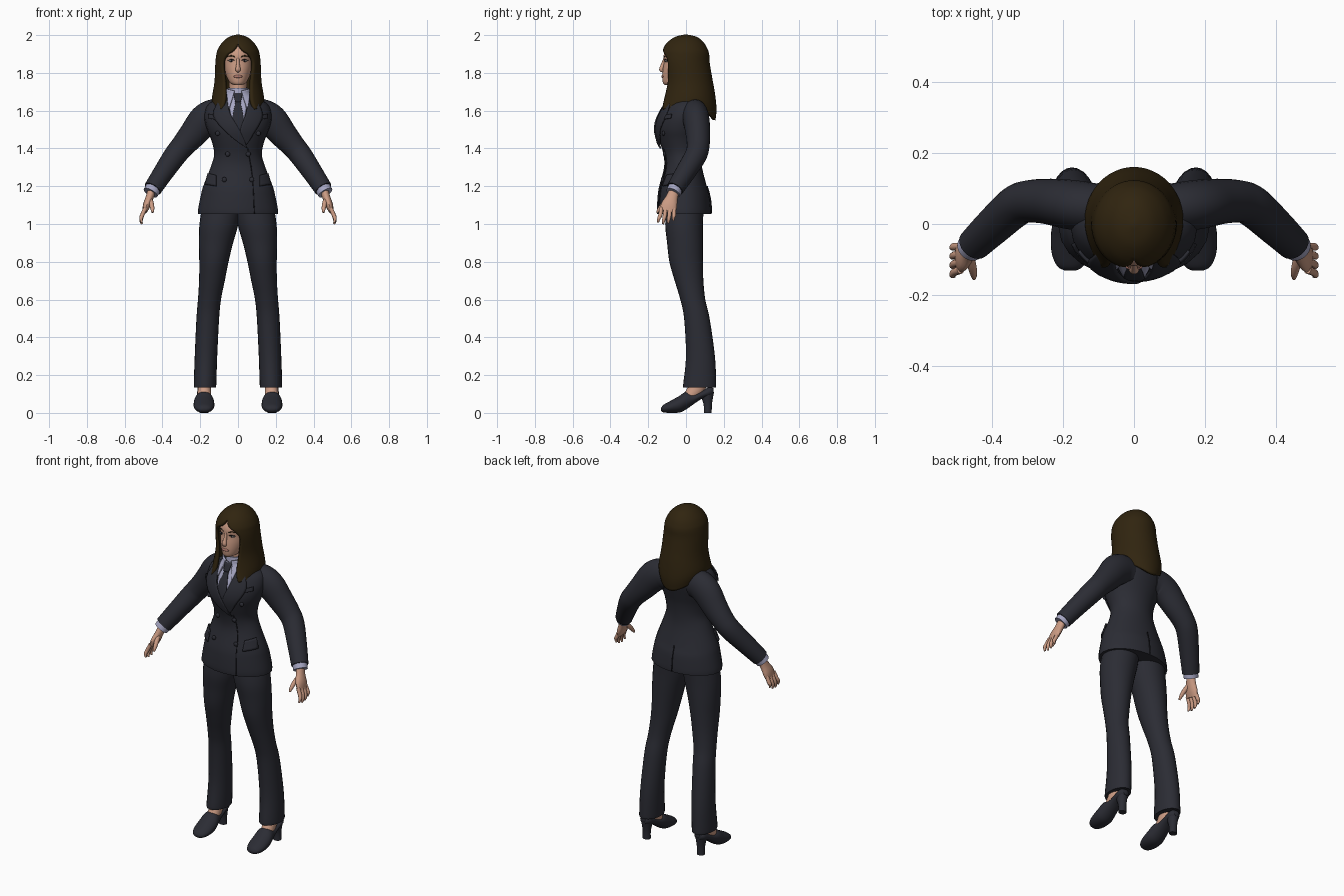
import bpy, bmesh, math
from mathutils import Vector

cube = bpy.data.objects.get("Cube")
if cube:
    bpy.data.objects.remove(cube, do_unlink=True)


def material(name, r, g, b):
    m = bpy.data.materials.new(name)
    m.use_nodes = True
    m.diffuse_color = (r, g, b, 1)
    node = next(n for n in m.node_tree.nodes if n.type == 'BSDF_PRINCIPLED')
    node.inputs["Base Color"].default_value = (r, g, b, 1)
    node.inputs["Roughness"].default_value = 0.8
    return m


suit = material("suit navy", .024, .025, .034)
seam = material("seam dark", .01, .01, .014)
shirt = material("shirt lilac", .38, .38, .54)
skin = material("skin", .6, .33, .23)
brown = material("hair brown", .03, .018, .005)
lip = material("lip rose", .45, .2, .16)
white = material("eye white", .6, .55, .52)

made = []


def finish(name, bm, mat, thick=0):
    bmesh.ops.recalc_face_normals(bm, faces=bm.faces)
    mesh = bpy.data.meshes.new(name)
    bm.to_mesh(mesh)
    bm.free()
    mesh.materials.append(mat)
    ob = bpy.data.objects.new(name, mesh)
    bpy.context.scene.collection.objects.link(ob)
    if thick:
        mod = ob.modifiers.new("thickness", 'SOLIDIFY')
        mod.thickness = thick
        mod.offset = 0
    made.append(ob)
    return ob


def smooth(rows, steps=4):
    """Interpolate rows of numbers with a smooth curve through each row."""
    out = []
    for i in range(len(rows) - 1):
        p0, p1, p2 = rows[max(i - 1, 0)], rows[i], rows[i + 1]
        p3 = rows[min(i + 2, len(rows) - 1)]
        for k in range(steps):
            t = k / steps
            out.append([b + t / 2 * (c - a + t * (2 * a - 5 * b + 4 * c - d + t * (3 * b - 3 * c + d - a)))
                        for a, b, c, d in zip(p0, p1, p2, p3)])
    return out + [list(rows[-1])]


def grid(bm, rows, closed=False):
    verts = [[bm.verts.new(p) for p in row] for row in rows]
    n = len(verts[0])
    for a, b in zip(verts, verts[1:]):
        for j in range(n if closed else n - 1):
            k = (j + 1) % n
            bm.faces.new((a[j], a[k], b[k], b[j]))
    return verts


def loft(name, mat, rings, n=24):
    """Closed skin over elliptical rings, each a centre and two half axes."""
    bm = bmesh.new()
    turns = [math.tau * j / n for j in range(n)]
    verts = grid(bm, [[c + u * math.cos(t) + v * math.sin(t) for t in turns] for c, u, v in rings], True)
    bm.faces.new(verts[0])
    bm.faces.new(verts[-1])
    return finish(name, bm, mat)


def stack(name, mat, rows, side=1):
    """Level rings from rows of z, x0, x1, y0, y1."""
    loft(name, mat, [(Vector((side * (a + b) / 2, (c + d) / 2, z)), Vector(((b - a) / 2, 0, 0)),
                      Vector((0, (d - c) / 2, 0))) for z, a, b, c, d in smooth(rows)])


def tube(name, mat, rows, side=1, n=16):
    """Limb along a path from rows of x, y, z, thickness, breadth along y."""
    rows = smooth(rows)
    pts = [Vector((side * r[0], r[1], r[2])) for r in rows]
    rings = []
    for i, r in enumerate(rows):
        t = (pts[min(i + 1, len(pts) - 1)] - pts[max(i - 1, 0)]).normalized()
        v = Vector((0, 1, 0))
        v = (v - t * v.dot(t)).normalized()
        rings.append((pts[i], v.cross(t) * r[3], v * r[4]))
    loft(name, mat, rings, n)


def ball(name, mat, centre, size):
    bm = bmesh.new()
    bmesh.ops.create_uvsphere(bm, u_segments=16, v_segments=10, radius=1)
    for v in bm.verts:
        v.co = Vector([c + s * k for c, s, k in zip(centre, size, v.co)])
    finish(name, bm, mat)


# Jacket body: z, half width, front, back
body = [(1.052, .213, -.152, .133), (1.08, .211, -.154, .133), (1.15, .197, -.15, .125),
        (1.2, .184, -.142, .11), (1.3, .145, -.116, .085), (1.37, .126, -.12, .08),
        (1.44, .14, -.14, .086), (1.5, .164, -.152, .1), (1.56, .178, -.143, .115),
        (1.61, .172, -.12, .12), (1.64, .15, -.103, .11), (1.665, .11, -.092, .09), (1.69, .07, -.08, .075)]
stack("jacket", suit, [(z, -w, w, f, b) for z, w, f, b in body])
fine = smooth(body)


def on_body(x, z, gap, back=False):
    z2 = min(max(z, fine[0][0]), fine[-1][0])
    a, b = next((p, q) for p, q in zip(fine, fine[1:]) if q[0] >= z2)
    t = (z2 - a[0]) / (b[0] - a[0])
    w, f, r = [p + (q - p) * t for p, q in zip(a[1:], b[1:])]
    reach = (r - f) / 2 * math.sqrt(max(.05, 1 - (x / w) ** 2)) + gap
    return Vector((x, (f + r) / 2 + (reach if back else -reach), z))


def patch(name, mat, left, right, gap, side=1, back=False):
    """Thin plate on the jacket between two edge lines of x, z."""
    rows = [[on_body(side * (a[0] + (b[0] - a[0]) * k / 8), a[1] + (b[1] - a[1]) * k / 8, gap, back)
             for k in range(9)] for a, b in zip(smooth(left), smooth(right))]
    bm = bmesh.new()
    grid(bm, rows)
    finish(name, bm, mat, .008)


def flip(line):
    return [(-x, z) for x, z in line]


# Shirt, tie, front edge and back vent
opening = [(.055, 1.69), (.04, 1.59), (.005, 1.47)]
patch("shirt_front", shirt, flip(opening), opening, .002)
blade = [(.02, 1.69), (.014, 1.64), (.028, 1.57), (.034, 1.46)]
patch("tie", suit, flip(blade), blade, .008)
patch("tie_knot", suit, [(-.024, 1.69), (-.015, 1.645)], [(.024, 1.69), (.015, 1.645)], .013)
patch("front_edge", seam, [(.05, 1.4), (.075, 1.25), (.085, 1.056)], [(.054, 1.4), (.079, 1.25), (.089, 1.056)], .001)
patch("back_vent", seam, [(-.002, 1.2), (-.002, 1.056)], [(.002, 1.2), (.002, 1.056)], .001, back=True)
stack("shirt_collar", shirt, [(1.65, -.064, .064, -.082, .075), (1.72, -.055, .055, -.074, .068)])

# Neck and head
stack("neck", skin, [(1.62, -.055, .055, -.065, .06), (1.7, -.047, .047, -.066, .05), (1.78, -.048, .048, -.065, .06)])
head = [(1.735, .02, -.112, -.06), (1.748, .043, -.122, -.01), (1.78, .061, -.126, .05),
        (1.82, .074, -.123, .08), (1.86, .08, -.117, .09), (1.9, .08, -.117, .09),
        (1.94, .066, -.096, .075), (1.975, .03, -.04, .035)]
stack("head", skin, [(z, -w, w, f, b) for z, w, f, b in head])
tube("nose", skin, [(0, -.11, 1.88, .007, .008), (0, -.122, 1.845, .009, .01),
                    (0, -.131, 1.818, .014, .011), (0, -.121, 1.808, .01, .006)])
ball("lips", lip, (0, -.122, 1.781), (.024, .008, .008))
for s, tag in ((1, "left_"), (-1, "right_")):
    ball(tag + "eye", white, (s * .035, -.1, 1.864), (.015, .012, .006))
    ball(tag + "iris", seam, (s * .034, -.108, 1.864), (.006, .005, .006))
    tube(tag + "lash", seam, [(.018, -.112, 1.867, .002, .003), (.035, -.11, 1.871, .002, .003),
                              (.053, -.098, 1.866, .002, .003)], s, 8)
    tube(tag + "brow", brown, [(.016, -.114, 1.885, .003, .003), (.036, -.108, 1.891, .003, .003),
                               (.058, -.092, 1.886, .002, .003)], s, 8)

# Hair sheet, open around the face: z, half width, front, back, opening
hair = [(1.996, .001, -.003, -.001, 0), (1.983, .045, -.055, .055, 0), (1.953, .08, -.096, .09, 0),
        (1.92, .1, -.117, .108, .022), (1.895, .107, -.122, .115, .056), (1.85, .112, -.122, .118, .076),
        (1.75, .117, -.112, .135, .066), (1.66, .131, -.13, .153, .066), (1.615, .126, -.158, .148, .085)]
bm = bmesh.new()
rows = []
for z, w, f, b, gap in smooth(hair):
    start = math.asin(min(1, max(0, gap) / w))
    drop = min(1, max(0, (1.72 - z) / .105))
    row = []
    for k in range(41):
        t = start + (math.tau - 2 * start) * k / 40
        dip = .065 * max(0, -math.cos(t)) ** 3 + .012 * max(0, math.cos(t))
        row.append((w * math.sin(t), (f + b) / 2 - (b - f) / 2 * math.cos(t), z - drop * dip))
    rows.append(row)
grid(bm, rows)
bmesh.ops.remove_doubles(bm, verts=bm.verts, dist=.002)
finish("hair", bm, brown, .016)

for s, tag in ((1, "left_"), (-1, "right_")):
    # Lapels, collar wings, pockets and buttons
    tip = (.045, 1.42) if s > 0 else (-.05, 1.4)
    inner = [(.058, 1.685), (.043, 1.59), (.012 * s, 1.49), tip]
    outer = [(.085, 1.675), (.13, 1.575), (.08 if s > 0 else .05, 1.475), tip]
    patch(tag + "lapel", suit, inner, outer, .009 if s > 0 else .014, s)
    patch(tag + "collar_wing", shirt, [(.018, 1.705), (.032, 1.655), (.045, 1.615)],
          [(.058, 1.715), (.058, 1.66), (.05, 1.615)], .011, s)
    patch(tag + "breast_pocket", suit, [(.1, 1.57), (.105, 1.55)], [(.155, 1.582), (.157, 1.56)], .006, s)
    patch(tag + "pocket_flap", suit, [(.115, 1.258), (.115, 1.2)], [(.158, 1.268), (.174, 1.21)], .009, s)
    for i, (x, z) in enumerate([(.108, 1.48), (.055, 1.37), (.073, 1.235)]):
        ball(tag + "button_%d" % i, suit, on_body(s * x, z, .004), (.013, .008, .013))

    # Sleeve and shirt cuff
    tube(tag + "sleeve", suit, [(.08, .045, 1.575, .08, .065), (.13, .048, 1.574, .086, .07), (.18, .055, 1.545, .085, .07),
                                (.237, .063, 1.477, .074, .065), (.295, .064, 1.41, .063, .06),
                                (.335, .05, 1.36, .06, .058), (.4, -.008, 1.265, .053, .053),
                                (.452, -.058, 1.186, .048, .046)], s, 24)
    tube(tag + "cuff", shirt, [(.445, -.052, 1.196, .042, .04), (.463, -.068, 1.165, .041, .039)], s, 24)

    # Hand
    tube(tag + "palm", skin, [(.456, -.062, 1.178, .022, .027), (.468, -.075, 1.14, .021, .032),
                              (.483, -.089, 1.1, .02, .043), (.494, -.098, 1.066, .013, .042)], s)
    for i in range(4):
        y, low = -.13 + .022 * i, (.008, 0, .003, .018)[i]
        tube(tag + "finger_%d" % i, skin, [(.49, y, 1.085, .011, .011), (.507, y - .006 + .002 * i, 1.047, .011, .011),
                                           (.513, y - .014 + .004 * i, 1.02 + low, .009, .009),
                                           (.509, y - .018 + .005 * i, 1 + low, .005, .005)], s, 10)
    tube(tag + "thumb", skin, [(.468, -.085, 1.135, .014, .014), (.458, -.118, 1.105, .013, .013),
                               (.453, -.142, 1.078, .01, .01), (.452, -.154, 1.06, .005, .005)], s, 10)

    # Trouser leg
    leg = [(1.12, -.02, .185, -.1, .095), (1, -.002, .204, -.11, .09), (.9, .026, .207, -.1, .09),
           (.8, .05, .205, -.088, .09), (.7, .07, .206, -.06, .092), (.6, .09, .212, -.03, .102),
           (.5, .1, .22, -.01, .125), (.3, .11, .229, 0, .153), (.15, .115, .234, -.015, .16), (.135, .117, .232, -.013, .158)]
    mid = [(z, a - (a + b) / 2, b - (a + b) / 2, f, r) for z, a, b, f, r in leg]
    loft(tag + "trouser_leg", suit, [(Vector((s * (a + b) / 2, (f + r) / 2, z)), Vector(((b - a) / 2, 0, 0)),
                                      Vector((0, (r - f) / 2, 0))) for z, a, b, f, r in smooth(leg)])

    # Foot, shoe (y, sole, top, half width) and heel
    tube(tag + "foot", skin, [(.178, .075, .19, .036, .042), (.178, .055, .13, .036, .045), (.179, .02, .085, .036, .035)], s)
    shoe = [(-.132, .012, .026, .014), (-.12, .003, .042, .036), (-.085, 0, .062, .052), (-.035, .002, .09, .055),
            (0, .018, .112, .05), (.04, .046, .104, .041), (.08, .072, .115, .038), (.125, .085, .138, .035), (.146, .096, .13, .018)]
    loft(tag + "shoe", suit, [(Vector((s * .18, y, (a + b) / 2)), Vector((w, 0, 0)), Vector((0, 0, (b - a) / 2)))
                              for y, a, b, w in smooth(shoe)])
    stack(tag + "heel", suit, [(0, .157, .203, .095, .136), (.05, .157, .203, .092, .138), (.11, .147, .213, .07, .148)], s)

# Smooth shading with sharp rims
bpy.ops.object.select_all(action='DESELECT')
for ob in made:
    ob.select_set(True)
bpy.context.view_layer.objects.active = made[0]
bpy.ops.object.shade_smooth_by_angle(angle=math.radians(45))
